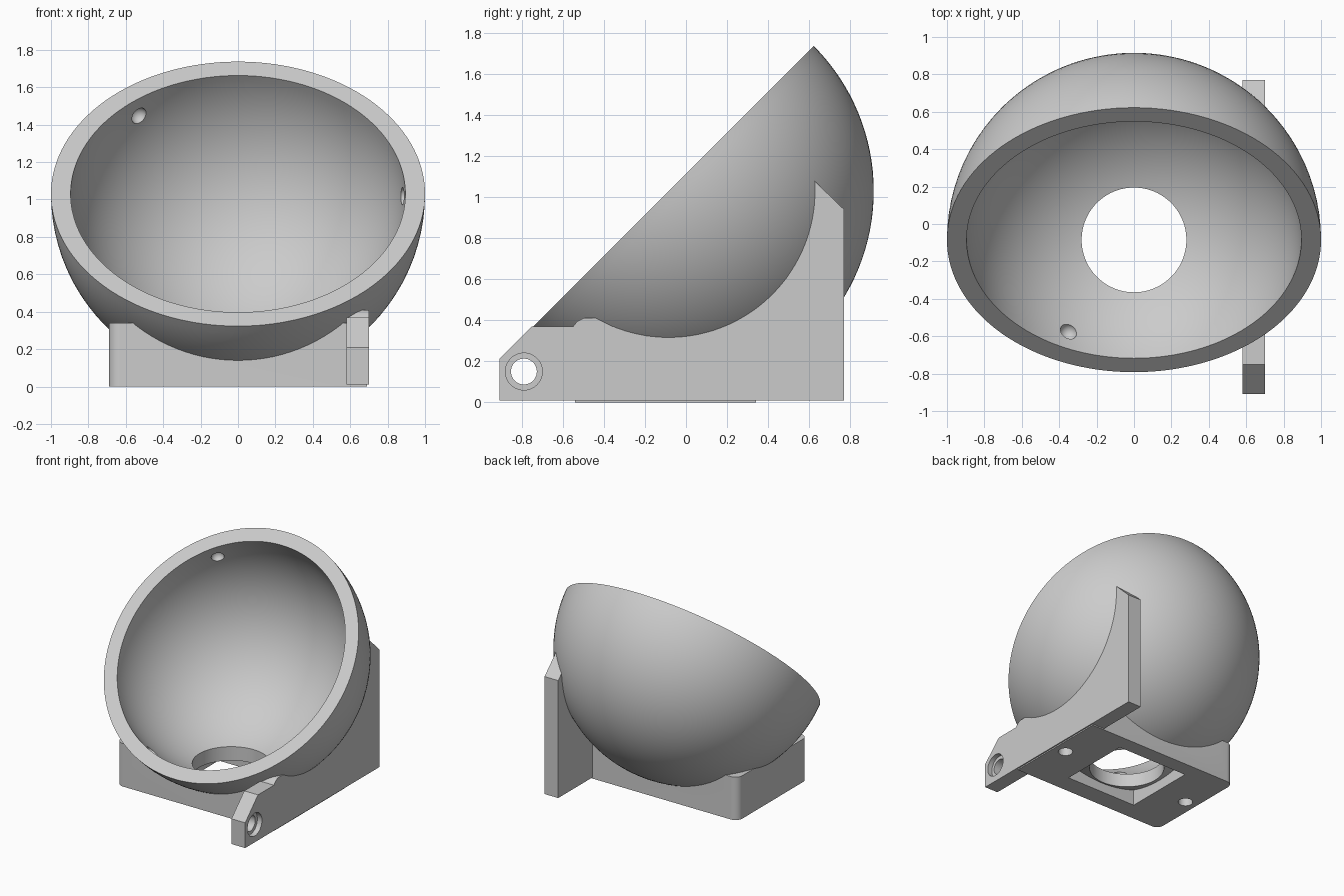
import bpy
import bmesh
import math
from mathutils import Matrix, Vector

cube = bpy.data.objects.get("Cube")
if cube:
    bpy.data.objects.remove(cube, do_unlink=True)

CENTER = Vector((0, -0.085, 1.03))
R_OUT, R_IN = 1.0, 0.895
TILT = Matrix.Rotation(math.radians(45), 4, 'X')

grey = bpy.data.materials.new("plain_grey")
grey.use_nodes = True
COLOR = (0.6, 0.6, 0.6, 1)
grey.diffuse_color = COLOR
grey.node_tree.nodes["Principled BSDF"].inputs["Base Color"].default_value = COLOR


def finish(name, bm):
    bmesh.ops.recalc_face_normals(bm, faces=bm.faces)
    mesh = bpy.data.meshes.new(name)
    bm.to_mesh(mesh)
    bm.free()
    mesh.materials.append(grey)
    obj = bpy.data.objects.new(name, mesh)
    bpy.context.collection.objects.link(obj)
    return obj


def sphere(name, center, radius, segments=128, half=False):
    bm = bmesh.new()
    bmesh.ops.create_uvsphere(bm, u_segments=segments, v_segments=segments // 2, radius=radius)
    if half:
        bmesh.ops.delete(bm, geom=[v for v in bm.verts if v.co.z > 0.001], context='VERTS')
        bmesh.ops.holes_fill(bm, edges=[e for e in bm.edges if e.is_boundary], sides=0)
    bm.transform(Matrix.Translation(center) @ TILT)
    return finish(name, bm)


def cylinder(center, radius, depth, axis='Z', segments=48):
    bm = bmesh.new()
    bmesh.ops.create_cone(bm, cap_ends=True, segments=segments,
                          radius1=radius, radius2=radius, depth=depth)
    turn = Matrix.Rotation(math.pi / 2, 4, 'Y') if axis == 'X' else Matrix()
    bm.transform(Matrix.Translation(center) @ turn)
    return finish("cutter", bm)


def prism(name, points, direction):
    """Extrude a flat outline of 3D points along a direction."""
    bm = bmesh.new()
    face = bm.faces.new([bm.verts.new(p) for p in points])
    out = bmesh.ops.extrude_face_region(bm, geom=[face])
    moved = [g for g in out["geom"] if isinstance(g, bmesh.types.BMVert)]
    bmesh.ops.translate(bm, verts=moved, vec=direction)
    return finish(name, bm)


def box_outline(x, y, cy, z):
    return [(sx * x, cy + sy * y, z) for sx, sy in ((-1, -1), (1, -1), (1, 1), (-1, 1))]


def cut(obj, *cutters):
    bpy.context.view_layer.objects.active = obj
    for c in cutters:
        mod = obj.modifiers.new("cut", 'BOOLEAN')
        mod.operation, mod.solver, mod.object = 'DIFFERENCE', 'EXACT', c
        bpy.ops.object.modifier_apply(modifier=mod.name)
        bpy.data.objects.remove(c, do_unlink=True)


def smooth(obj):
    bpy.ops.object.select_all(action='DESELECT')
    obj.select_set(True)
    bpy.context.view_layer.objects.active = obj
    bpy.ops.object.shade_smooth_by_angle(angle=math.radians(30))


def mount_holes():
    return [cylinder((s * 0.59, -0.1, 0), 0.055, 0.4) for s in (-1, 1)]


# Tilted hemispherical bowl with a round bottom opening
bowl = sphere("bowl", CENTER, R_OUT, half=True)
cut(bowl, sphere("cutter", CENTER, R_IN),
    cylinder((0, CENTER.y, 0.2), 0.28, 0.8, segments=96))

# Three shallow sockets just inside the rim
for k in range(3):
    a = math.radians(6.7 + 120 * k)
    ring = math.sqrt(R_IN ** 2 - 0.12 ** 2)
    spot = TILT @ Vector((ring * math.cos(a), ring * math.sin(a), -0.12))
    cut(bowl, sphere("cutter", CENTER + spot, 0.047, segments=32))

# Side plate hugging the bowl, with two counterbored screw holes
profile = [(-0.91, 0.01), (0.77, 0.01), (0.77, 0.94), (0.62, 1.085), (0.62, 0.97),
           (-0.36, 0.37), (-0.40, 0.39), (-0.44, 0.41), (-0.50, 0.41), (-0.53, 0.395),
           (-0.55, 0.37), (-0.75, 0.37), (-0.91, 0.21)]
plate = prism("side_plate", [(0.58, y, z) for y, z in profile], (0.12, 0, 0))
cut(plate, sphere("cutter", CENTER, 0.97), *mount_holes())
for y in (-0.79, 0.60):
    cut(plate, cylinder((0.64, y, 0.15), 0.063, 0.4, 'X'),
        cylinder((0.71, y, 0.15), 0.09, 0.1, 'X'))

# Base block with rounded upright corners, square window and blind mounting holes
base = prism("base_block", box_outline(0.69, 0.44, -0.1, 0), (0, 0, 0.34))
bm = bmesh.new()
bm.from_mesh(base.data)
uprights = [e for e in bm.edges if abs(e.verts[0].co.z - e.verts[1].co.z) > 0.1
            and e.verts[0].co.x < 0]
bmesh.ops.bevel(bm, geom=uprights, offset=0.06, segments=8, profile=0.5, affect='EDGES')
bm.to_mesh(base.data)
bm.free()
cut(base, prism("cutter", box_outline(0.32, 0.3, -0.085, -0.1), (0, 0, 0.7)),
    sphere("cutter", CENTER, 0.97), *mount_holes())

for part in (bowl, plate, base):
    smooth(part)
